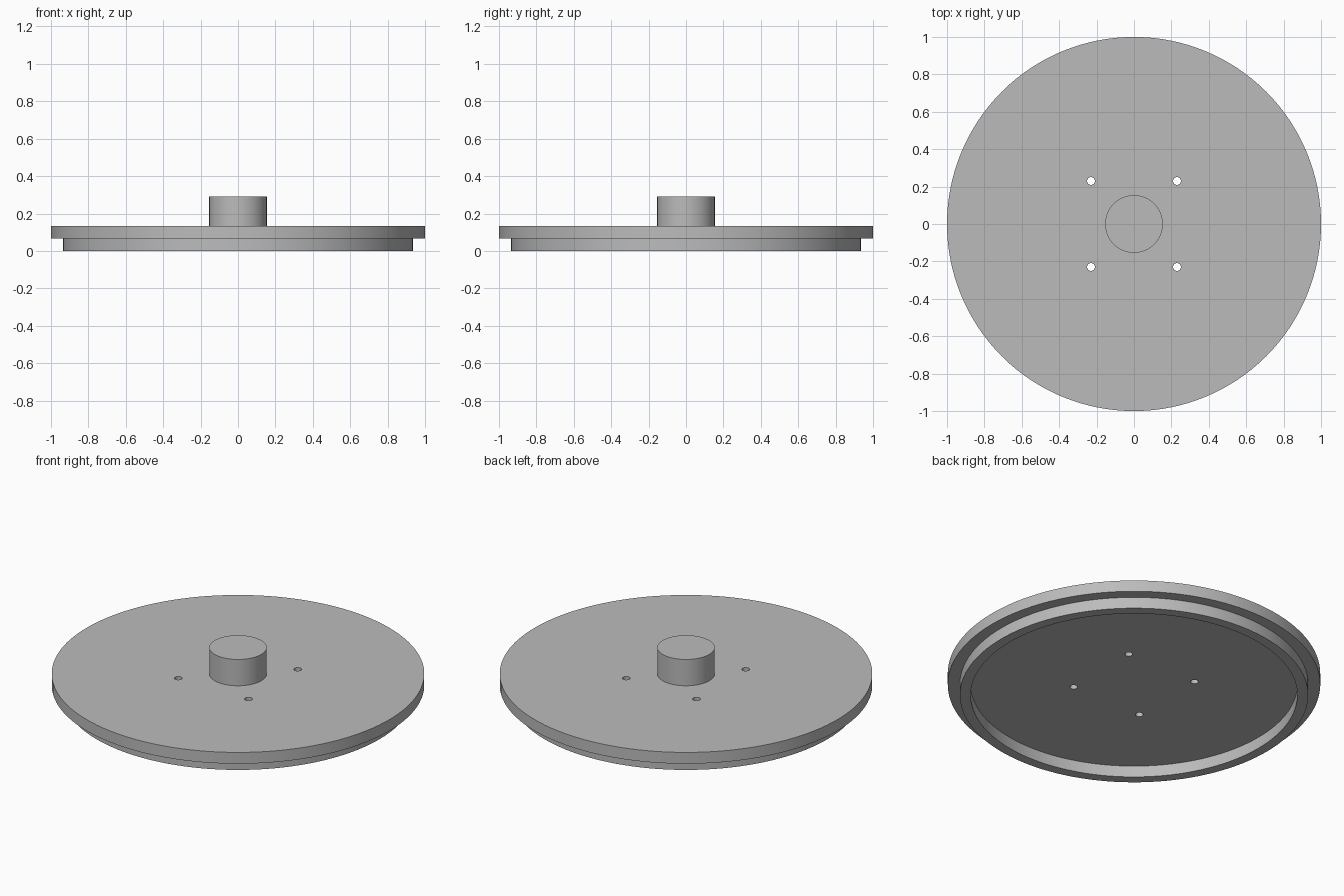
import bpy
from math import cos, sin, tau, radians

if "Cube" in bpy.data.objects:
    bpy.data.objects.remove(bpy.data.objects["Cube"], do_unlink=True)

SEGMENTS = 128
RIM_Z, TOP_Z, HUB_Z = 0.067, 0.134, 0.29

# Plain grey for every part
grey = bpy.data.materials.new("plain_grey")
grey.use_nodes = True
colour = (0.5, 0.5, 0.5, 1)
grey.diffuse_color = colour
grey.node_tree.nodes["Principled BSDF"].inputs["Base Color"].default_value = colour


def turned(name, profile):
    """Turn a bottom-to-top (radius, z) profile round z and cap both ends."""
    n = SEGMENTS
    verts = [(r * cos(tau * i / n), r * sin(tau * i / n), z)
             for r, z in profile for i in range(n)]
    faces = [(k * n + i, k * n + (i + 1) % n, (k + 1) * n + (i + 1) % n, (k + 1) * n + i)
             for k in range(len(profile) - 1) for i in range(n)]
    last = (len(profile) - 1) * n
    faces += [tuple(reversed(range(n))), tuple(range(last, last + n))]
    mesh = bpy.data.meshes.new(name)
    mesh.from_pydata(verts, [], faces)
    mesh.materials.append(grey)
    obj = bpy.data.objects.new(name, mesh)
    bpy.context.collection.objects.link(obj)
    return obj


# Round plate with a locating lip underneath
plate = turned("plate", [(0.877, RIM_Z), (0.877, 0), (0.935, 0),
                         (0.935, RIM_Z), (1, RIM_Z), (1, TOP_Z)])

# Central boss
hub = turned("hub", [(0.154, TOP_Z), (0.154, HUB_Z)])

# Four through holes
for x in (-0.23, 0.23):
    for y in (-0.23, 0.23):
        bpy.ops.mesh.primitive_cylinder_add(vertices=32, radius=0.021, depth=0.4,
                                            location=(x, y, 0.1))
        cutter = bpy.context.object
        cutter.name = "hole_cutter"
        cutter.data.materials.append(grey)
        cutter.hide_render = True
        cutter.hide_set(True)
        cut = plate.modifiers.new("screw_hole", "BOOLEAN")
        cut.operation = "DIFFERENCE"
        cut.solver = "EXACT"
        cut.object = cutter

# Apply the holes, then shade round walls smooth with crisp edges
bpy.ops.object.select_all(action="DESELECT")
bpy.context.view_layer.objects.active = plate
plate.select_set(True)
for name in [m.name for m in plate.modifiers]:
    bpy.ops.object.modifier_apply(modifier=name)
for obj in [o for o in bpy.data.objects if o.name.startswith("hole_cutter")]:
    bpy.data.objects.remove(obj, do_unlink=True)
hub.select_set(True)
bpy.ops.object.shade_smooth_by_angle(angle=radians(30))
